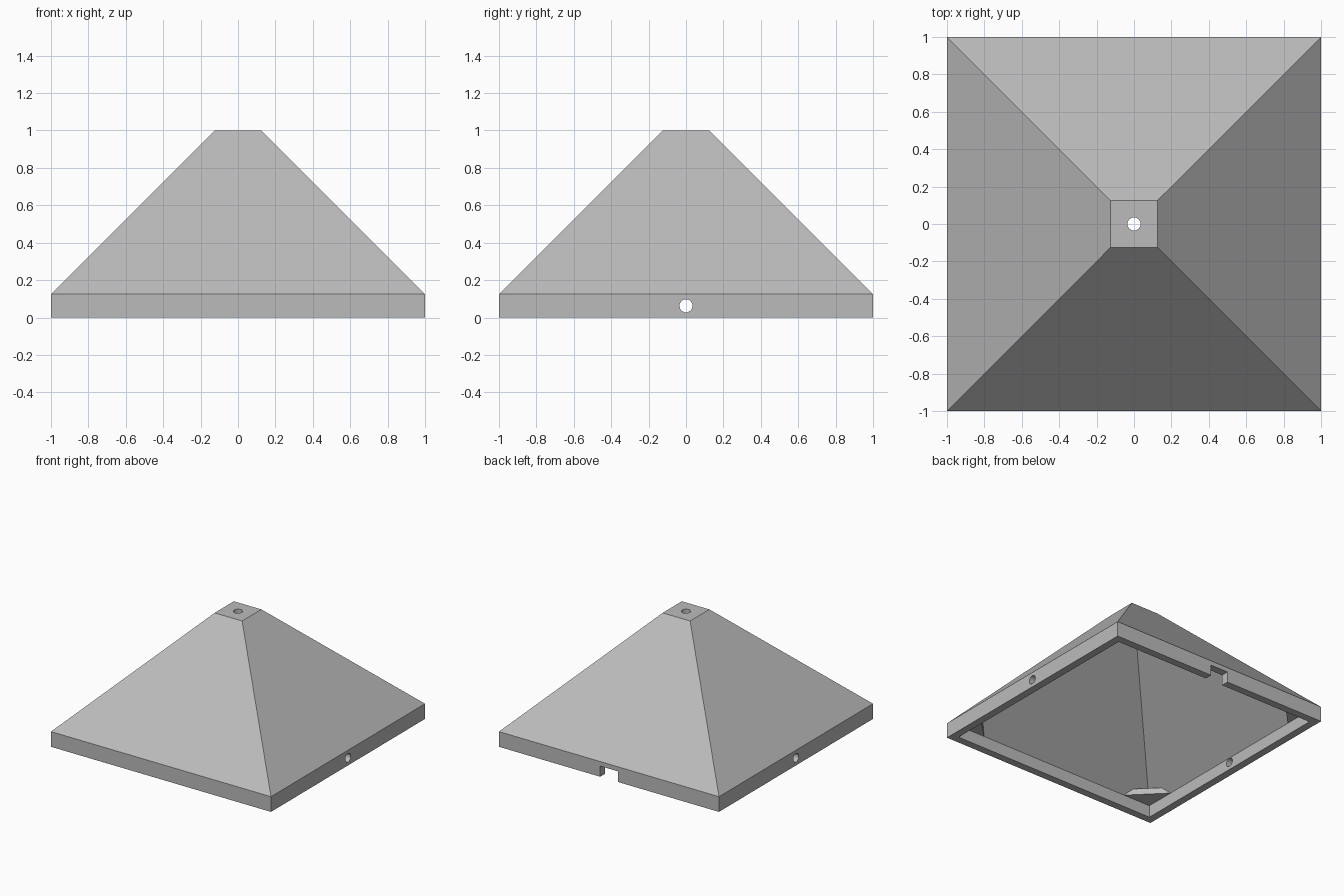
import bpy, bmesh, math
from mathutils import Matrix

if "Cube" in bpy.data.objects:
    bpy.data.objects.remove(bpy.data.objects["Cube"])

WALL = 0.0625          # shell thickness
BASE = 0.125           # height of the straight skirt
HOLE = 0.035           # hole radius
INNER = 1 - WALL
SLOPE = 1 + BASE - WALL * math.sqrt(2)   # inner roof plane: x + z = SLOPE

grey = bpy.data.materials.new("light grey")
grey.use_nodes = True
colour = (0.5, 0.5, 0.5, 1)
grey.diffuse_color = colour
grey.node_tree.nodes["Principled BSDF"].inputs["Base Color"].default_value = colour


def finish(name, bm):
    bmesh.ops.recalc_face_normals(bm, faces=bm.faces)
    mesh = bpy.data.meshes.new(name)
    bm.to_mesh(mesh)
    bm.free()
    mesh.materials.append(grey)
    obj = bpy.data.objects.new(name, mesh)
    bpy.context.collection.objects.link(obj)
    return obj


def loft(name, sections):
    """Solid through stacked polygons, each a list of 3D points."""
    bm = bmesh.new()
    rings = [[bm.verts.new(p) for p in s] for s in sections]
    bm.faces.new(rings[0])
    bm.faces.new(rings[-1])
    for low, high in zip(rings, rings[1:]):
        for i in range(len(low)):
            j = (i + 1) % len(low)
            bm.faces.new((low[i], low[j], high[j], high[i]))
    return finish(name, bm)


def square(half, z):
    return [(-half, -half, z), (half, -half, z), (half, half, z), (-half, half, z)]


def rod(name, length, matrix):
    bm = bmesh.new()
    bmesh.ops.create_cone(bm, cap_ends=True, segments=32, radius1=HOLE,
                          radius2=HOLE, depth=length, matrix=matrix)
    return finish(name, bm)


def combine(target, tool, operation):
    mod = target.modifiers.new(operation.title(), 'BOOLEAN')
    mod.object, mod.operation, mod.solver = tool, operation, 'EXACT'
    bpy.context.view_layer.objects.active = target
    bpy.ops.object.modifier_apply(modifier=mod.name)
    bpy.data.objects.remove(tool)


# Hollow pyramid roof with a straight skirt
roof = loft("pyramid_roof", [square(1, 0), square(1, BASE), square(BASE, 1)])
cavity = loft("cavity", [square(INNER, -0.1), square(INNER, SLOPE - INNER),
                         square(SLOPE - INNER, INNER)])
combine(roof, cavity, 'DIFFERENCE')

# Triangular braces in the four inner corners
z0, z1, tip, leg = SLOPE - INNER, SLOPE - INNER + 0.05, 0.96, 0.25
reach = 2 * INNER - leg - tip
for sx in (-1, 1):
    for sy in (-1, 1):
        plan = [(sx * tip, sy * tip), (sx * reach, sy * tip), (sx * tip, sy * reach)]
        brace = loft("corner_brace", [[(x, y, z) for x, y in plan] for z in (z0, z1)])
        combine(roof, brace, 'UNION')

# Round holes through the tip and the two side walls
combine(roof, rod("tip_hole", 0.3, Matrix.Translation((0, 0, 1))), 'DIFFERENCE')
for side in (-1, 1):
    place = Matrix.Translation((side, 0, BASE / 2)) @ Matrix.Rotation(math.pi / 2, 4, 'Y')
    combine(roof, rod("side_hole", 0.3, place), 'DIFFERENCE')

# Cable notch in the back wall
notch = [(-0.08, 0.9), (0.08, 0.9), (0.08, 1.1), (-0.08, 1.1)]
combine(roof, loft("notch", [[(x, y, z) for x, y in notch] for z in (-0.1, 0.0875)]),
        'DIFFERENCE')
